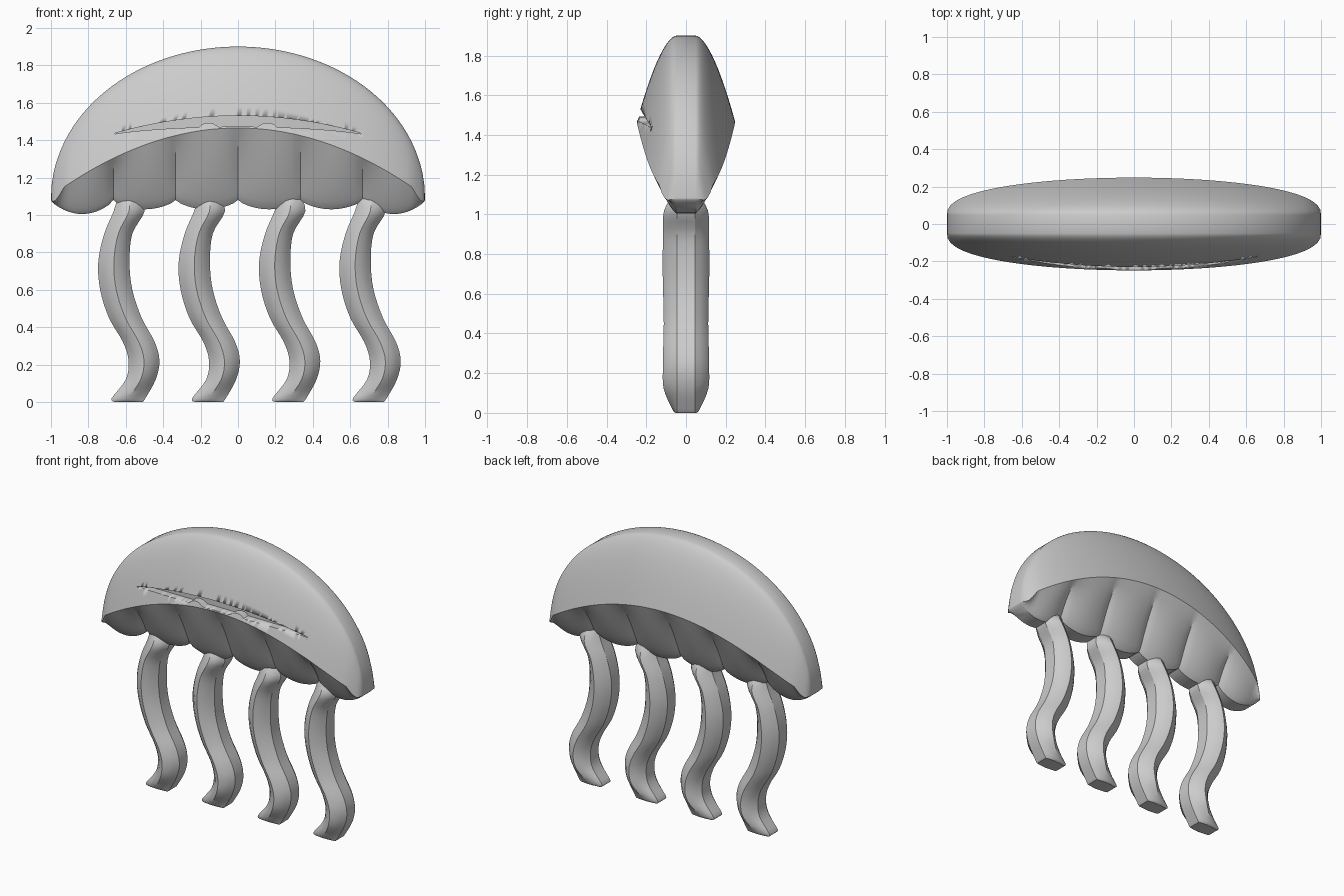
import bpy, bmesh
from math import sin, pi, sqrt

if "Cube" in bpy.data.objects:
    bpy.data.objects.remove(bpy.data.objects["Cube"])

grey = bpy.data.materials.new("light grey")
grey.use_nodes = True
GREY = (0.6, 0.6, 0.6, 1)
grey.diffuse_color = GREY
grey.node_tree.nodes["Principled BSDF"].inputs["Base Color"].default_value = GREY


def loft(name, rings, angle=0.5):
    """Skin a list of equal closed rings and cap both ends."""
    bm = bmesh.new()
    loops = [[bm.verts.new(p) for p in ring] for ring in rings]
    n = len(loops[0])
    for a, b in zip(loops, loops[1:]):
        for i in range(n):
            j = (i + 1) % n
            bm.faces.new((a[i], a[j], b[j], b[i]))
    bm.faces.new(loops[0][::-1])
    bm.faces.new(loops[-1])
    bmesh.ops.remove_doubles(bm, verts=bm.verts, dist=0.0005)
    bmesh.ops.recalc_face_normals(bm, faces=bm.faces)
    mesh = bpy.data.meshes.new(name)
    bm.to_mesh(mesh)
    bm.free()
    mesh.materials.append(grey)
    obj = bpy.data.objects.new(name, mesh)
    bpy.context.collection.objects.link(obj)
    bpy.ops.object.select_all(action='DESELECT')
    obj.select_set(True)
    bpy.context.view_layer.objects.active = obj
    bpy.ops.object.shade_smooth_by_angle(angle=angle)
    return obj


# Bell: arched top, sharp ridge across the middle, scalloped underside
def bell_ring(x):
    r = max(0, 1 - x * x)
    lobe = abs(sin(3 * pi * x)) ** 0.7
    bottom = 1.08 - lobe * (0.075 if abs(x) > 0.66 else 0.05)
    top = 1.09 + 0.81 * sqrt(r)
    ridge = bottom + (1.1 + 0.365 * r - bottom) * min(1, r * 8)
    swell = 0.198 * r ** 0.42
    half = []
    for i in range(11):
        t = (i / 10) ** 1.4
        flute = 0.1 * (1 - lobe) * t * (1 - t) * min(1, r * 2)
        half.append((0.05 + swell * t ** 0.8 - flute, bottom + (ridge - bottom) * t))
    for i in range(11, -1, -1):
        t = (i / 12) ** 1.7
        half.append((0.05 + swell * t ** 0.6, top + (ridge - top) * t))
    return [(x, -y, z) for y, z in half] + [(x, y, z) for y, z in reversed(half)]


columns = [i / 42 for i in range(-42, 43)]
columns += [s * x for s in (-1, 1) for x in (0.987, 0.996)]
bell = loft("bell", [bell_ring(x) for x in sorted(columns)])


# Smiling slit with two little teeth, cut into the front of the bell
def slit_ring(x):
    k = 1 - (x / 0.66) ** 2
    high = 1.436 + 0.094 * k
    tooth = max(0, 1 - (abs(abs(x) - 0.16) / 0.045) ** 2)
    low = 1.432 + 0.04 * k ** 0.8 + 0.022 * sqrt(tooth)
    floor = -0.13 - 0.06 * k
    return [(x, -0.4, low), (x, -0.4, high), (x, floor, high), (x, floor, low)]


cutter = loft("slit_cutter", [slit_ring(i / 67) for i in range(-44, 45)])
cutter.hide_render = True
cut = bell.modifiers.new("slit", 'BOOLEAN')
cut.operation = 'DIFFERENCE'
cut.solver = 'EXACT'
cut.object = cutter
bpy.context.view_layer.objects.active = bell
bpy.ops.object.modifier_apply(modifier=cut.name)
bpy.data.objects.remove(cutter)

# Tentacles: height, left edge, right edge, depth of the domed front and back
ROWS = [(0, -0.66, -0.51, 0.052), (0.02, -0.675, -0.495, 0.07),
        (0.12, -0.6, -0.44, 0.112), (0.22, -0.585, -0.42, 0.117),
        (0.32, -0.615, -0.445, 0.115), (0.45, -0.69, -0.515, 0.112),
        (0.6, -0.737, -0.565, 0.115), (0.75, -0.747, -0.58, 0.118),
        (0.9, -0.715, -0.565, 0.115), (1.02, -0.665, -0.5, 0.11),
        (1.11, -0.64, -0.53, 0.055)]


def smooth_rows(rows, steps=4):
    """Catmull-Rom interpolation between the rows."""
    out = []
    for i in range(len(rows) - 1):
        a, b, c, d = (rows[min(max(i + k, 0), len(rows) - 1)] for k in (-1, 0, 1, 2))
        for s in range(steps):
            t = s / steps
            out.append([q + t / 2 * (r - p + t * (2 * p - 5 * q + 4 * r - w
                        + t * (3 * (q - r) + w - p))) for p, q, r, w in zip(a, b, c, d)])
    return out + [rows[-1]]


def tentacle_ring(row, shift):
    z, left, right, depth = row
    mid, half = (left + right) / 2 + shift, (right - left) / 2
    front = [(mid + half * u, -0.045 - (depth - 0.045) * (1 - abs(u) ** 1.6), max(z, 0))
             for u in (-1, -0.75, -0.4, 0, 0.4, 0.75, 1)]
    return front + [(x, -y, h) for x, y, h in reversed(front)]


for n, place in enumerate(("far_right", "inner_right", "inner_left", "far_left")):
    loft(place + "_tentacle", [tentacle_ring(r, 0.43 * n) for r in smooth_rows(ROWS)])
